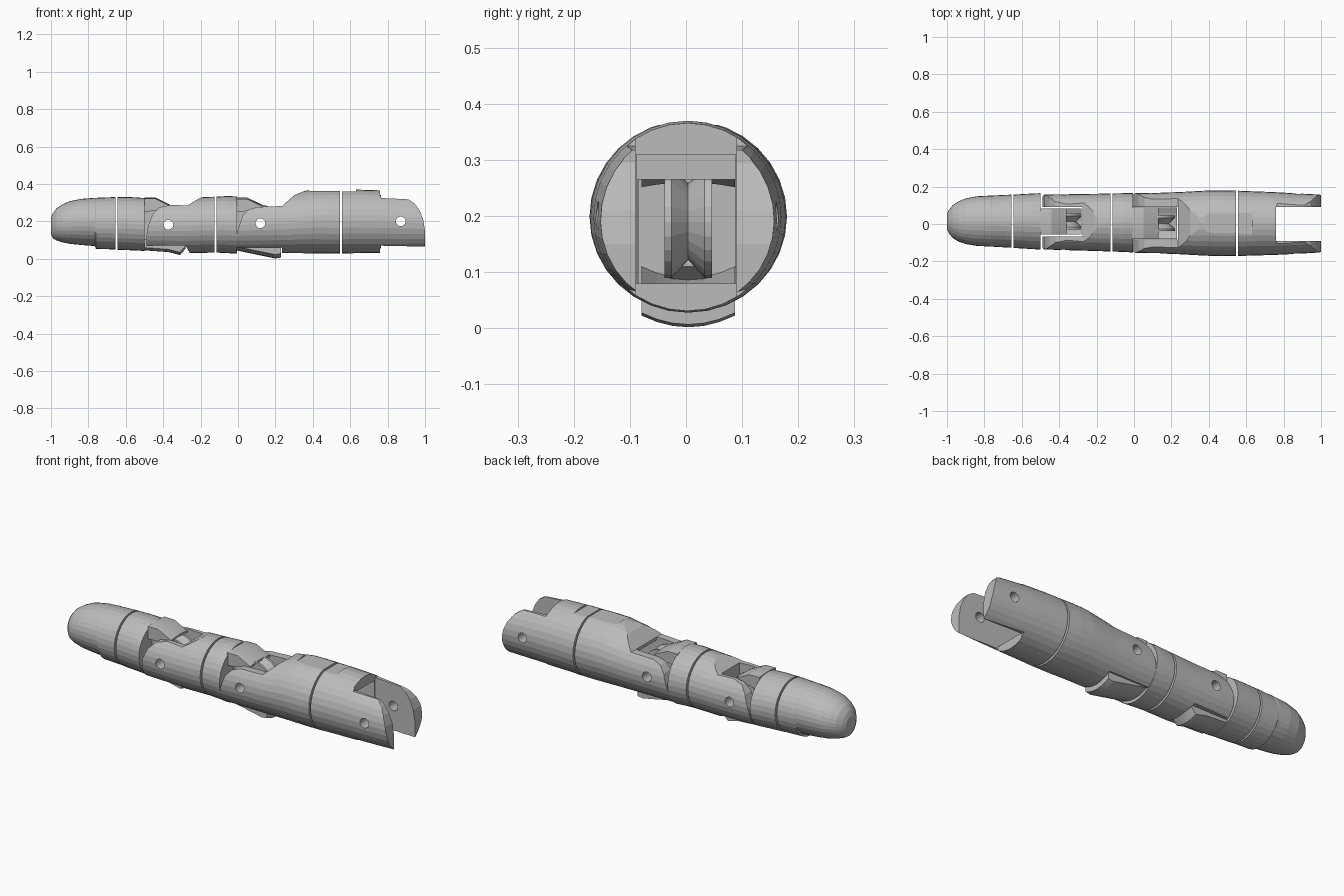
import bpy, bmesh, math

if "Cube" in bpy.data.objects:
    bpy.data.objects.remove(bpy.data.objects["Cube"])

grey = bpy.data.materials.new("plain grey")
grey.diffuse_color = (0.5, 0.5, 0.5, 1)
grey.use_nodes = True
grey.node_tree.nodes["Principled BSDF"].inputs["Base Color"].default_value = grey.diffuse_color
SIDES = 32


def finish(name, bm, helper=False):
    bmesh.ops.recalc_face_normals(bm, faces=bm.faces)
    me = bpy.data.meshes.new(name)
    bm.to_mesh(me)
    bm.free()
    ob = bpy.data.objects.new(name, me)
    bpy.context.collection.objects.link(ob)
    if not helper:
        me.materials.append(grey)
    ob.hide_render = helper
    return ob


def loft(name, stations):
    """Skin elliptical rings; station = x, y0, y1, z0, z1."""
    bm = bmesh.new()
    rings = []
    for x, y0, y1, z0, z1 in stations:
        ring = []
        for i in range(SIDES):
            a = 2 * math.pi * i / SIDES
            ring.append(bm.verts.new((x, (y0 + y1) / 2 + (y1 - y0) / 2 * math.cos(a),
                                      (z0 + z1) / 2 + (z1 - z0) / 2 * math.sin(a))))
        rings.append(ring)
    for r, s in zip(rings, rings[1:]):
        for i in range(SIDES):
            j = (i + 1) % SIDES
            bm.faces.new((r[i], r[j], s[j], s[i]))
    bm.faces.new(rings[0])
    bm.faces.new(rings[-1])
    return finish(name, bm)


def plate(name, profile, half, bow=0.0, steps=1, helper=False, y=0.0):
    """Extrude an x-z profile across y; bow bends it upward (+) at the sides."""
    bm = bmesh.new()
    rows = []
    for k in range(steps + 1):
        t = -half + 2 * half * k / steps
        rows.append([bm.verts.new((x, y + t, z + bow * t * t)) for x, z in profile])
    n = len(profile)
    for r, s in zip(rows, rows[1:]):
        for i in range(n):
            bm.faces.new((r[i], r[(i + 1) % n], s[(i + 1) % n], s[i]))
    bm.faces.new(rows[0])
    bm.faces.new(rows[-1])
    return finish(name, bm, helper)


def spool(name, x, z, r, groove, half, y):
    """Grooved pulley with its axis along y."""
    bm = bmesh.new()
    rows = []
    for t, rad in ((-half, r), (-half * .7, r), (0, groove), (half * .7, r), (half, r)):
        rows.append([bm.verts.new((x + rad * math.cos(2 * math.pi * i / 24), y + t,
                                   z + rad * math.sin(2 * math.pi * i / 24))) for i in range(24)])
    for a, b in zip(rows, rows[1:]):
        for i in range(24):
            bm.faces.new((a[i], a[(i + 1) % 24], b[(i + 1) % 24], b[i]))
    bm.faces.new(rows[0])
    bm.faces.new(rows[-1])
    return finish(name, bm)


def boolean(ob, cutter, op='DIFFERENCE'):
    m = ob.modifiers.new("cut", 'BOOLEAN')
    m.operation, m.object, m.solver = op, cutter, 'EXACT'
    bpy.context.view_layer.objects.active = ob
    bpy.ops.object.modifier_apply(modifier=m.name)
    bpy.data.objects.remove(cutter)


def box(x0, x1, z0, z1, half, y=0.0):
    return plate("cutter", [(x0, z0), (x1, z0), (x1, z1), (x0, z1)], half, helper=True, y=y)


def pin_hole(ob, x, z):
    pts = [(x + .026 * math.cos(2 * math.pi * i / 20), z + .026 * math.sin(2 * math.pi * i / 20))
           for i in range(20)]
    boolean(ob, plate("cutter", pts, .4, helper=True))


def trim(ob, profile):
    boolean(ob, plate("cutter", profile, .4, helper=True), 'INTERSECT')


# fingertip: domed cap and collar
loft("fingertip_cap", [
    (-1, -.03, .055, .13, .22), (-.99, -.05, .075, .11, .245), (-.97, -.075, .10, .098, .27),
    (-.94, -.093, .12, .088, .29), (-.90, -.107, .137, .08, .308), (-.84, -.117, .148, .074, .32),
    (-.765, -.121, .152, .068, .326), (-.76, -.121, .152, .053, .326), (-.655, -.127, .157, .05, .33)])
loft("fingertip_collar", [(-.645, -.128, .157, .048, .33), (-.56, -.133, .162, .045, .329),
                          (-.5, -.137, .165, .042, .325)])

# middle segment: forked left half and plain right half
middle_fork = loft("middle_fork", [
    (-.495, -.135, .156, .035, .32), (-.4, -.139, .159, .033, .322),
    (-.28, -.142, .160, .03, .325), (-.125, -.147, .163, .033, .332)])
trim(middle_fork, [(-.49, .07), (-.28, .07), (-.24, .0), (-.1, .0), (-.1, .4), (-.18, .335),
                   (-.21, .322), (-.27, .285), (-.36, .288), (-.42, .275), (-.455, .24),
                   (-.48, .18), (-.49, .12)])
boolean(middle_fork, box(-.6, -.275, -.1, .5, .078, .012))
pin_hole(middle_fork, -.372, .182)
loft("middle_collar", [(-.115, -.147, .163, .033, .332), (-.05, -.15, .165, .03, .336),
                       (-.005, -.152, .165, .027, .333)])

# base segment: left half with fork, right half with knuckle fork, both hollow
base_front = loft("base_front", [
    (-.015, -.153, .164, .03, .33), (.15, -.158, .168, .03, .34), (.25, -.162, .171, .03, .345),
    (.32, -.166, .175, .03, .357), (.40, -.17, .179, .029, .37), (.47, -.172, .18, .028, .371),
    (.545, -.171, .178, .028, .37)])
trim(base_front, [(-.01, .06), (.235, .06), (.235, -.01), (.6, -.01), (.6, .4), (.38, .4),
                  (.375, .37), (.3, .34), (.235, .282), (.1, .277), (.055, .262), (.025, .23),
                  (.0, .16), (-.01, .1)])
boolean(base_front, box(-.1, .235, -.1, .5, .088, .004))
boolean(base_front, box(.2, .6, .08, .265, .088, .002))
boolean(base_front, box(.38, .6, .362, .5, .068, .004))
pin_hole(base_front, .12, .19)

base_back = loft("base_back", [
    (.555, -.171, .178, .028, .37), (.63, -.169, .175, .03, .37), (.76, -.165, .17, .031, .366),
    (.88, -.159, .163, .033, .355), (1, -.152, .157, .036, .345)])
trim(base_back, [(.5, 0), (.765, 0), (.765, .07), (1, .065), (1, .15), (.99, .21), (.97, .26),
                 (.945, .295), (.91, .318), (.765, .325), (.76, .4), (.5, .4)])
boolean(base_back, box(.76, 1.1, -.1, .5, .09))
boolean(base_back, box(.5, .8, .08, .31, .088))
boolean(base_back, box(.5, .63, .36, .5, .068, .004))
pin_hole(base_back, .87, .2)

# hinge tongues: pulley, neck, upper wedge and lower stop
for label, x0, px, pz, r, y, half, reach, low in (
        ("tip", -.5, -.372, .182, .092, .013, .07, -.28, .02),
        ("middle", -.01, .12, .19, .10, .004, .083, .23, .002)):
    hub = spool(label + "_hinge_pulley", px, pz, r, r * .68, .042, y)
    pin_hole(hub, px, pz)
    plate(label + "_hinge_neck", [(x0, .07), (px - .06, .11), (px - .06, .26), (x0, .30)], .036, y=y)
    plate(label + "_hinge_wedge", [(x0, .26), (x0 + .03, .26), (px + .01, .278), (px + .01, .288),
                                   (x0 + .06, .327), (x0, .327)], half, -1.2, 6, y=y)
    plate(label + "_hinge_stop", [(x0, .045), (px, low + .016), (reach - .03, low),
                                  (reach, low + .005 if label == "middle" else .055),
                                  (reach, .06), (x0, .09)], half, 3, 6, y=y)
